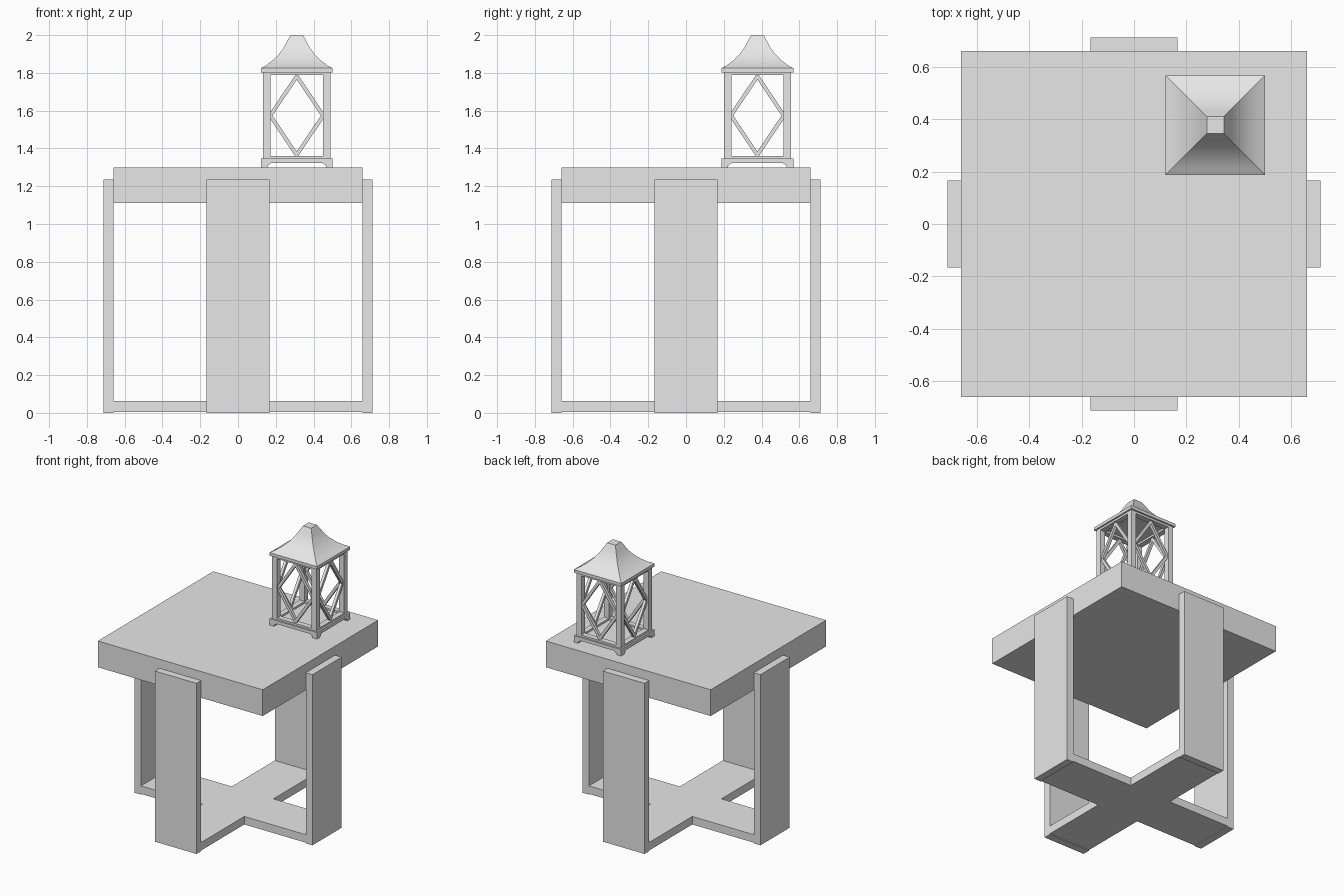
import bpy, bmesh
from math import radians, pi
from mathutils import Matrix, Vector

cube = bpy.data.objects.get("Cube")
if cube:
    bpy.data.objects.remove(cube, do_unlink=True)

grey = bpy.data.materials.new("plain grey")
grey.use_nodes = True
grey.diffuse_color = (0.8, 0.8, 0.8, 1)
grey.node_tree.nodes["Principled BSDF"].inputs["Base Color"].default_value = (0.8, 0.8, 0.8, 1)

LANTERN = Vector((0.311, 0.378, 0))


def finish(name, bm, move=Vector()):
    bmesh.ops.recalc_face_normals(bm, faces=bm.faces)
    mesh = bpy.data.meshes.new(name)
    bm.to_mesh(mesh)
    bm.free()
    mesh.materials.append(grey)
    obj = bpy.data.objects.new(name, mesh)
    obj.location = move
    bpy.context.collection.objects.link(obj)
    return obj


def loft(bm, rings):
    """Capped solid through rectangles given as (x0, x1, y0, y1, z)."""
    loops = [[bm.verts.new(p) for p in ((a, c, z), (b, c, z), (b, d, z), (a, d, z))]
             for a, b, c, d, z in rings]
    for low, high in zip(loops, loops[1:]):
        for i in range(4):
            j = (i + 1) % 4
            bm.faces.new((low[i], low[j], high[j], high[i]))
    bm.faces.new(loops[0][::-1])
    bm.faces.new(loops[-1])


def box(bm, x0, x1, y0, y1, z0, z1):
    loft(bm, [(x0, x1, y0, y1, z0), (x0, x1, y0, y1, z1)])


def square(half, z):
    return (-half, half, -half, half, z)


def four(name, build, move=Vector()):
    """Make the same part on each of the four sides."""
    for i, side in enumerate(("front", "left", "back", "right")):
        bm = bmesh.new()
        build(bm)
        bm.transform(Matrix.Rotation(i * pi / 2, 4, "Z"))
        finish(f"{side}_{name}", bm, move)


# Table top
bm = bmesh.new()
loft(bm, [square(0.66, 1.11), square(0.66, 1.3)])
finish("table_top", bm)

# Slab legs
four("leg", lambda bm: box(bm, -0.167, 0.167, -0.713, -0.66, 0, 1.235))

# Cross base: a centre square with four arms
W = 0.167
bm = bmesh.new()
grid = [-0.66, -W, W, 0.66]
bmesh_pts = [(-W, -0.66), (W, -0.66), (W, -W)]
outline = []
for i in range(4):
    turn = Matrix.Rotation(i * pi / 2, 3, "Z")
    outline += [bm.verts.new(turn @ Vector((x, y, 0.005))) for x, y in bmesh_pts]
face = bm.faces.new(outline)
top = bmesh.ops.extrude_face_region(bm, geom=[face])
bmesh.ops.translate(bm, vec=(0, 0, 0.058),
                    verts=[v for v in top["geom"] if isinstance(v, bmesh.types.BMVert)])
finish("cross_base", bm)

# Lantern base plate and tapered feet
bm = bmesh.new()
loft(bm, [square(0.19, 1.323), square(0.19, 1.347)])
finish("lantern_base", bm, LANTERN)
four("lantern_foot", lambda bm: loft(bm, [(0.155, 0.19, -0.19, -0.155, 1.3),
                                          (0.155, 0.19, -0.19, -0.155, 1.308),
                                          (0.135, 0.19, -0.19, -0.135, 1.323)]), LANTERN)

# Corner posts and rails
four("lantern_post", lambda bm: box(bm, 0.138, 0.178, -0.178, -0.138, 1.347, 1.805), LANTERN)


def rails(bm):
    for low, high in ((1.347, 1.36), (1.788, 1.805)):
        box(bm, -0.138, 0.138, -0.178, -0.138, low, high)


four("lantern_rails", rails, LANTERN)


# Diamond lattice bars
def lattice(bm):
    middle = 1.574
    for sx in (-1, 1):
        for tip in (1.782, 1.366):
            a, b = Vector((0, -0.158, tip)), Vector((sx * 0.14, -0.158, middle))
            bar = bmesh.ops.create_cube(bm, size=1)["verts"]
            turn = (b - a).to_track_quat("X", "Y").to_matrix().to_4x4()
            size = Matrix.Diagonal(((b - a).length + 0.008, 0.02, 0.02, 1))
            bmesh.ops.transform(bm, matrix=Matrix.Translation((a + b) / 2) @ turn @ size, verts=bar)


four("lantern_lattice", lattice, LANTERN)

# Flared roof
profile = [(0.19, 1.803), (0.19, 1.825), (0.162, 1.84), (0.125, 1.868), (0.092, 1.902),
           (0.068, 1.935), (0.054, 1.962), (0.033, 2.0)]
bm = bmesh.new()
loft(bm, [square(h, z) for h, z in profile])
roof = finish("lantern_roof", bm, LANTERN)
bpy.ops.object.select_all(action="DESELECT")
roof.select_set(True)
bpy.context.view_layer.objects.active = roof
bpy.ops.object.shade_smooth_by_angle(angle=radians(35))
